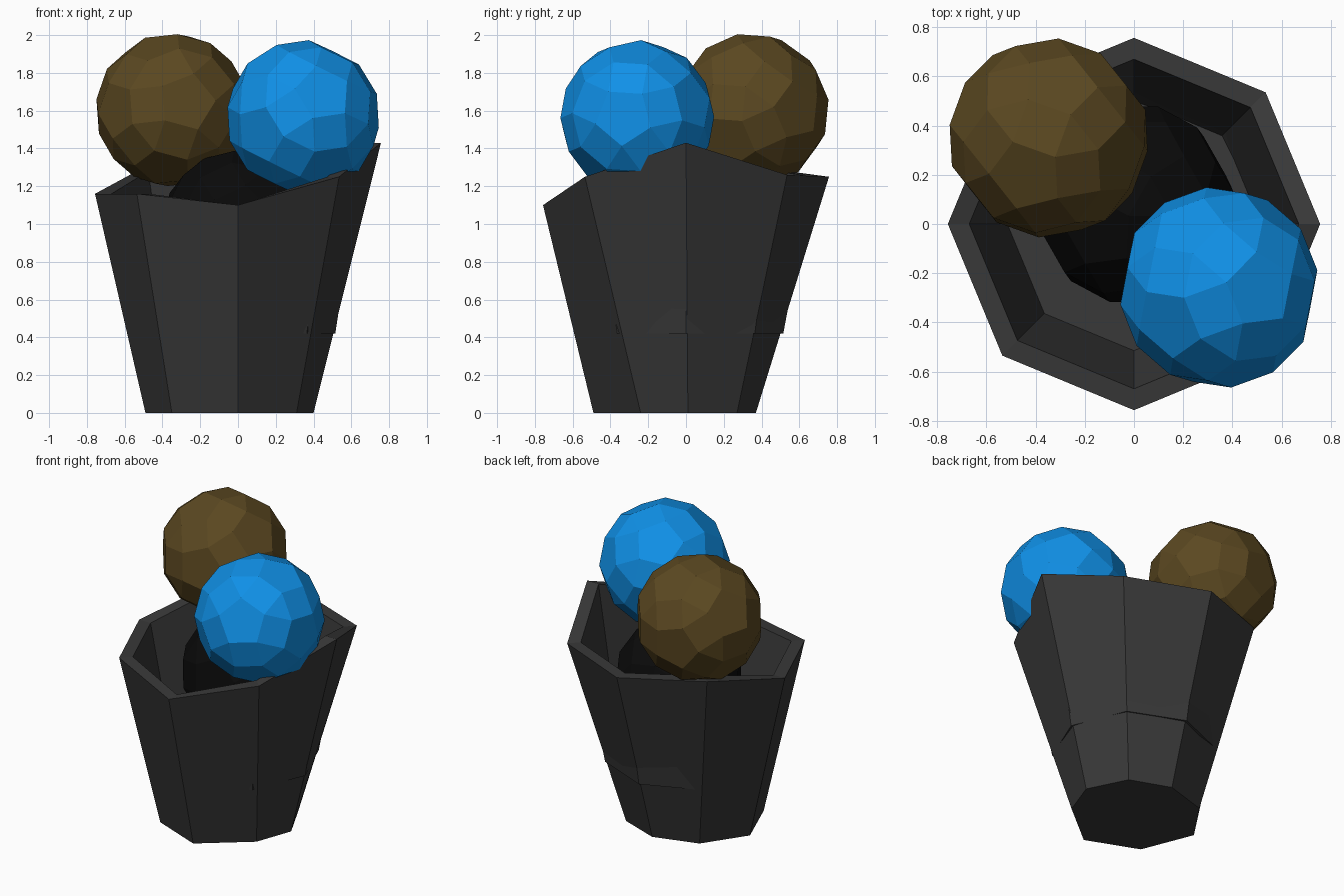
import bpy, bmesh, math
from mathutils import Vector, Euler

if "Cube" in bpy.data.objects:
    bpy.data.objects.remove(bpy.data.objects["Cube"])


def material(name, rgb):
    m = bpy.data.materials.new(name)
    m.diffuse_color = (*rgb, 1)
    m.use_nodes = True
    m.node_tree.nodes["Principled BSDF"].inputs["Base Color"].default_value = m.diffuse_color
    return m


def finish(bm, name, mat):
    bmesh.ops.recalc_face_normals(bm, faces=bm.faces)
    me = bpy.data.meshes.new(name)
    bm.to_mesh(me)
    bm.free()
    me.materials.append(mat)
    ob = bpy.data.objects.new(name, me)
    bpy.context.collection.objects.link(ob)
    return ob


# Octagonal bucket: lopsided base, uneven rim, regular inner wall and floor
def bucket(mat):
    base = [(.40, .01), (.27, .27), (0, .37), (-.30, .28),
            (-.49, 0), (-.35, -.35), (0, -.49), (.31, -.24)]
    rim_z = [1.43, 1.26, 1.25, 1.28, 1.16, 1.16, 1.10, 1.25]

    def octagon(radius, heights):
        return [(radius * math.cos(i * math.pi / 4),
                 radius * math.sin(i * math.pi / 4), heights[i]) for i in range(8)]

    bm = bmesh.new()
    loops = [[bm.verts.new(p) for p in ring] for ring in (
        [(x, y, 0) for x, y in base], octagon(.757, rim_z),
        octagon(.67, rim_z), octagon(.515, [.42] * 8))]
    for a, b in zip(loops, loops[1:]):
        for i in range(8):
            j = (i + 1) % 8
            bm.faces.new((a[i], a[j], b[j], b[i]))
    bm.faces.new(loops[0])
    bm.faces.new(loops[-1])
    return finish(bm, "bucket", mat)


# Faceted scoop: pentagons, squares and triangles
def scoop(name, centre, radius, turn, mat):
    p = (1 + math.sqrt(5)) / 2
    points = set()
    for seed in ((1, 1, p ** 3), (p * p, p, 2 * p), (2 + p, 0, p * p)):
        for s in range(8):
            q = [c * (-1 if s >> k & 1 else 1) for k, c in enumerate(seed)]
            for k in range(3):
                points.add(tuple(round(c, 5) + 0.0 for c in q[k:] + q[:k]))
    rot = Euler([math.radians(a) for a in turn]).to_matrix()
    bm = bmesh.new()
    for q in sorted(points):
        bm.verts.new(Vector(centre) + rot @ Vector(q).normalized() * radius)
    bmesh.ops.convex_hull(bm, input=bm.verts)
    bmesh.ops.dissolve_limit(bm, angle_limit=math.radians(2),
                             verts=bm.verts, edges=bm.edges)
    return finish(bm, name, mat)


bucket(material("charcoal", (.04, .04, .04)))
scoop("dark_scoop", (0, .08, .98), .41, (20, 10, 0), material("black", (.003, .003, .003)))
scoop("brown_scoop", (-.347, .35, 1.603), .41, (25, 15, 10), material("brown", (.105, .065, .015)))
scoop("blue_scoop", (.345, -.258, 1.565), .41, (12, -8, 20), material("blue", (.005, .28, .80)))
